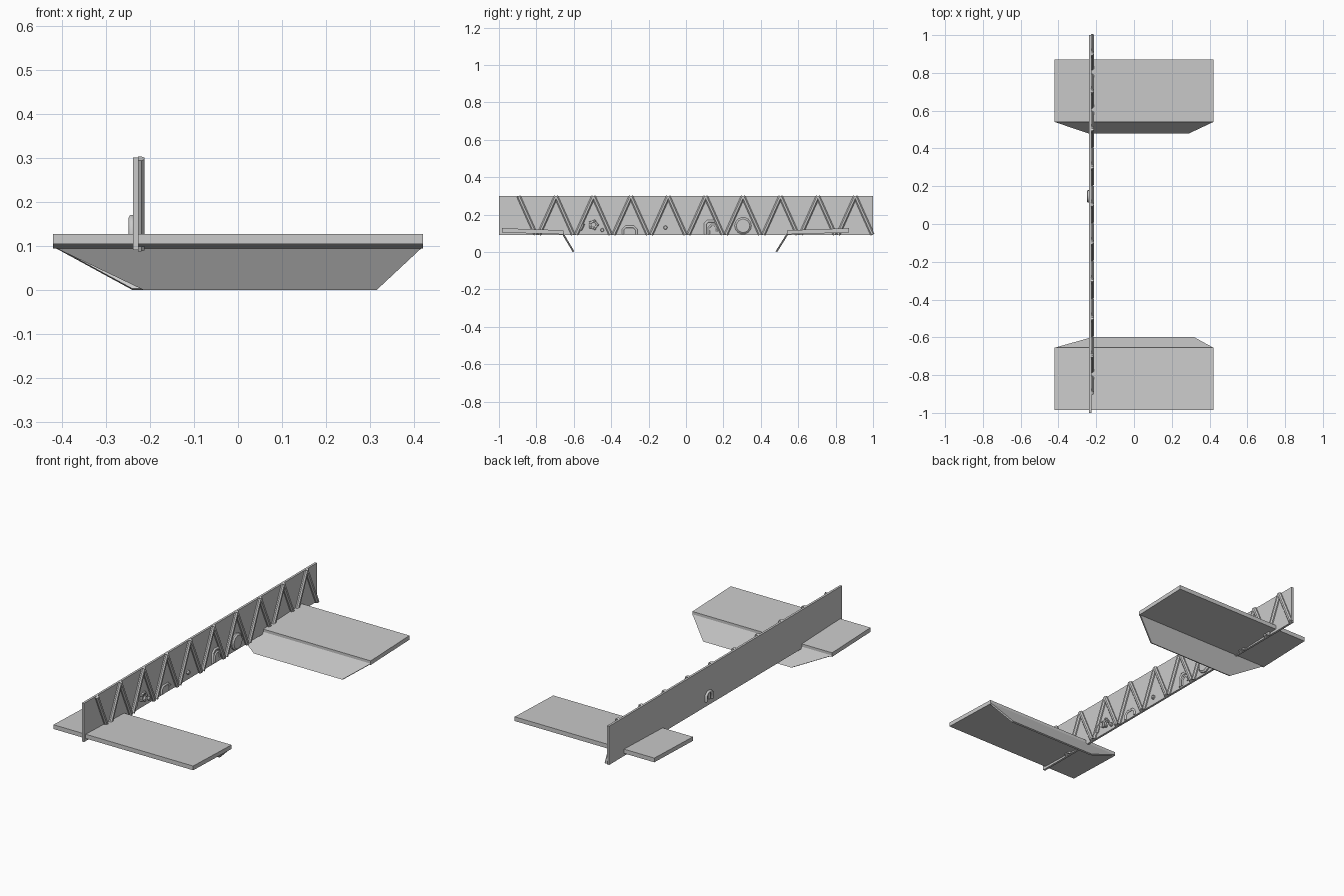
import bpy, math
from mathutils import Vector

if "Cube" in bpy.data.objects:
    bpy.data.objects.remove(bpy.data.objects["Cube"])

PANEL_FRONT = -0.226   # x of the panel face that carries the ribs


def mesh(name, verts, faces):
    me = bpy.data.meshes.new(name)
    me.from_pydata(verts, [], faces)
    ob = bpy.data.objects.new(name, me)
    bpy.context.collection.objects.link(ob)
    return ob


HEX = [(0, 3, 2, 1), (4, 5, 6, 7), (0, 1, 5, 4), (1, 2, 6, 5), (2, 3, 7, 6), (3, 0, 4, 7)]


def box(name, lo, hi):
    (a, b, c), (d, e, f) = lo, hi
    return mesh(name, [(a, b, c), (d, b, c), (d, e, c), (a, e, c),
                       (a, b, f), (d, b, f), (d, e, f), (a, e, f)], HEX)


def strip(name, p, q, width=0.022, depth=0.014, x=PANEL_FRONT, side=1):
    """Chamfered bar lying on the panel from (y, z) point p to q."""
    p, q = Vector(p), Vector(q)
    d = (q - p).normalized()
    n = Vector((-d.y, d.x))
    prof = [(-0.5, -0.1), (-0.5, 0.5), (-0.22, 1), (0.22, 1), (0.5, 0.5), (0.5, -0.1)]
    vs = [(x + side * h * depth, *(e + n * w * width)) for e in (p, q) for w, h in prof]
    fs = [(i, (i + 1) % 6, (i + 1) % 6 + 6, i + 6) for i in range(6)]
    return mesh(name, vs, fs + [tuple(range(5, -1, -1)), tuple(range(6, 12))])


def disc(name, y, z, r, depth, sides=12, dome=0.75):
    """Raised boss with a narrower face."""
    vs = [(PANEL_FRONT + h, y + k * r * math.cos(t * math.tau / sides),
           z + k * r * math.sin(t * math.tau / sides))
          for h, k in ((-0.002, 1), (depth * 0.5, 1), (depth, dome)) for t in range(sides)]
    fs = [(j * sides + i, j * sides + (i + 1) % sides,
           (j + 1) * sides + (i + 1) % sides, (j + 1) * sides + i)
          for j in range(2) for i in range(sides)]
    fs += [tuple(range(sides - 1, -1, -1)), tuple(range(2 * sides, 3 * sides))]
    return mesh(name, vs, fs)


def tube(name, pts, r, cyclic=False):
    """Round bar through the points."""
    cu = bpy.data.curves.new(name, 'CURVE')
    cu.dimensions = '3D'
    cu.bevel_depth, cu.bevel_resolution, cu.use_fill_caps = r, 1, True
    s = cu.splines.new('POLY')
    s.points.add(len(pts) - 1)
    for pt, co in zip(s.points, pts):
        pt.co = (*co, 1)
    s.use_cyclic_u = cyclic
    ob = bpy.data.objects.new(name, cu)
    bpy.context.collection.objects.link(ob)
    return ob


def arch(name, y0, y1, z0, z1, r, x=PANEL_FRONT, open_right=False):
    c = min(0.015, (y1 - y0) / 3)
    pts = [(x, y0, z0), (x, y0, z1 - c), (x, y0 + c, z1), (x, y1 - c, z1), (x, y1, z1 - c)]
    pts.append((x, y1, z1 - 0.035 if open_right else z0))
    return tube(name, pts, r)


# Long upright panel
box("wall_panel", (-0.238, -1, 0.09), (PANEL_FRONT, 1, 0.30))

# Zigzag ribs on the panel
for i in range(10):
    y = -0.895 + 0.2 * i
    strip("rib_down", (y, 0.298), (y + 0.092, 0.092))
    if i < 9:
        strip("rib_up", (y + 0.108, 0.092), (y + 0.2, 0.298))

# Flat foot slabs with slanted tapering flaps
for name, outer, inner, tip, x0, x1 in (("front", -0.985, -0.655, -0.597, -0.215, 0.315),
                                        ("back", 0.872, 0.54, 0.479, -0.24, 0.29)):
    vs = [(x, y, z) for y, z in ((outer, 0.104), (inner, 0.094), (inner, 0.116), (outer, 0.127))
          for x in (-0.42, 0.42)]
    mesh(name + "_slab", vs, [(0, 1, 3, 2), (2, 3, 5, 4), (4, 5, 7, 6), (6, 7, 1, 0),
                              (0, 2, 4, 6), (1, 7, 5, 3)])
    t = math.copysign(0.009, outer)
    mesh(name + "_flap",
         [(-0.42, inner, 0.101), (0.42, inner, 0.101), (x1, tip, 0.003), (x0, tip, 0.003),
          (-0.42, inner + t, 0.098), (0.42, inner + t, 0.098),
          (x1, tip + t, 0.0), (x0, tip + t, 0.0)], HEX)

# Small fittings along the panel
ring = [(PANEL_FRONT + 0.003, -0.495 + 0.018 * math.cos(a * math.tau / 10),
         0.145 + 0.018 * math.sin(a * math.tau / 10)) for a in range(10)]
tube("ring_fitting", ring, 0.006, True)
for a in range(5):
    t = a * math.tau / 5
    disc("ring_stud", -0.495 + 0.022 * math.cos(t), 0.145 + 0.022 * math.sin(t), 0.007, 0.013, 8)
strip("small_clip", (-0.565, 0.118), (-0.55, 0.152), 0.02, 0.012)
disc("small_stud", -0.448, 0.117, 0.01, 0.012, 8)
disc("middle_stud", -0.11, 0.13, 0.011, 0.012, 8)
arch("low_handle", -0.337, -0.265, 0.095, 0.135, 0.007)
arch("hook_handle_outer", 0.103, 0.168, 0.097, 0.165, 0.008, open_right=True)
arch("hook_handle_inner", 0.122, 0.165, 0.097, 0.145, 0.006, open_right=True)
disc("round_boss", 0.305, 0.14, 0.045, 0.014, 14, 0.8)

# Latch on the rear of the panel
arch("rear_latch", 0.12, 0.172, 0.118, 0.163, 0.008, x=-0.241)
strip("rear_latch_tongue", (0.146, 0.125), (0.146, 0.163), 0.014, 0.01, x=-0.238, side=-1)

# Make all mesh normals face outward
import bmesh
for ob in bpy.data.objects:
    if ob.type == 'MESH':
        bm = bmesh.new()
        bm.from_mesh(ob.data)
        bmesh.ops.recalc_face_normals(bm, faces=bm.faces)
        bm.to_mesh(ob.data)
        bm.free()
